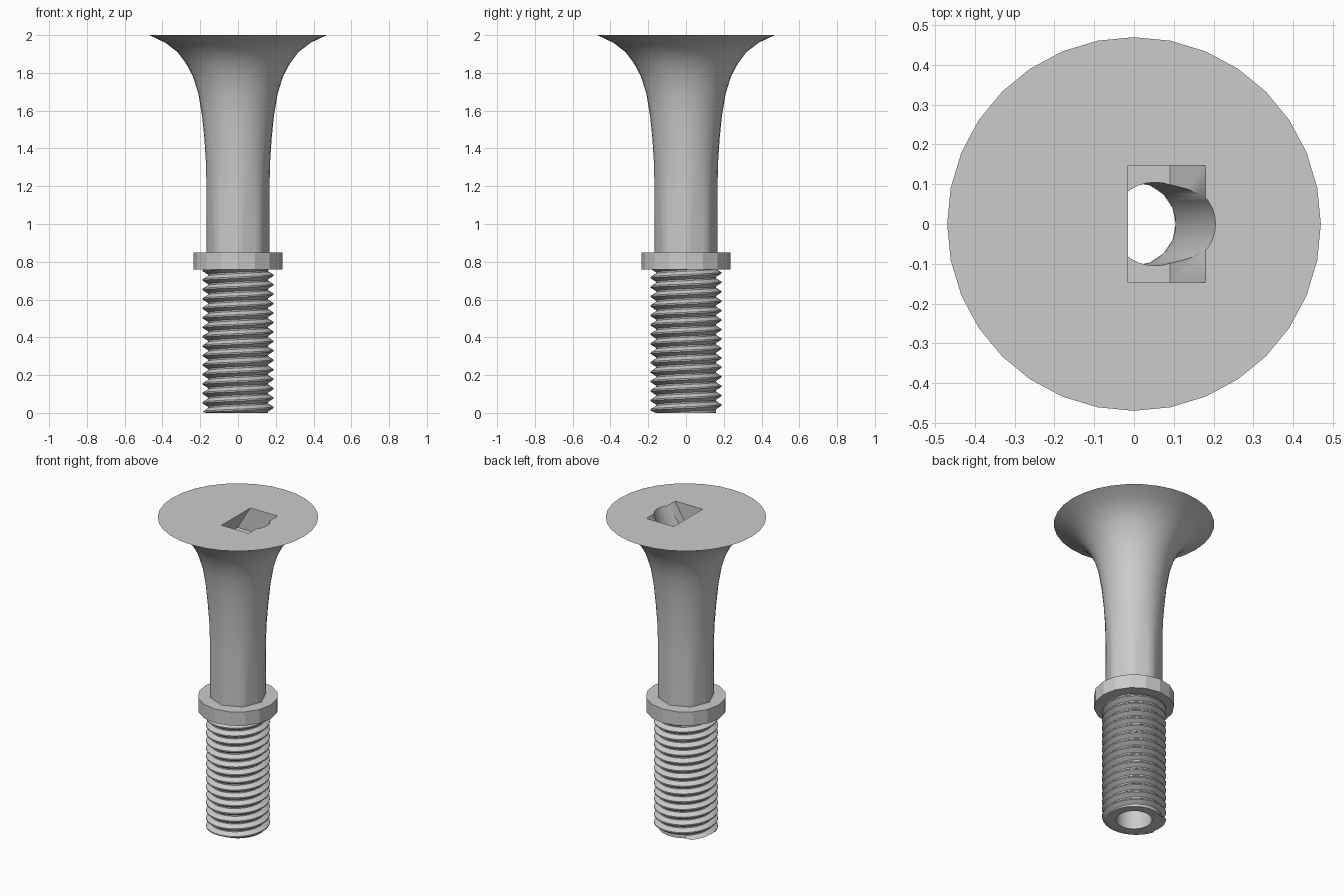
import bpy, bmesh, math
from mathutils import Matrix

if "Cube" in bpy.data.objects:
    bpy.data.objects.remove(bpy.data.objects["Cube"])

grey = bpy.data.materials.new("plain grey")
grey.use_nodes = True
GREY = (0.6, 0.6, 0.6, 1)
grey.diffuse_color = GREY
grey.node_tree.nodes["Principled BSDF"].inputs["Base Color"].default_value = GREY

SEG = 32
BORE = 0.105
TAU = math.tau


def finish(name, bm):
    bmesh.ops.remove_doubles(bm, verts=bm.verts, dist=1e-5)
    bmesh.ops.recalc_face_normals(bm, faces=bm.faces)
    mesh = bpy.data.meshes.new(name)
    bm.to_mesh(mesh)
    bm.free()
    mesh.materials.append(grey)
    obj = bpy.data.objects.new(name, mesh)
    bpy.context.collection.objects.link(obj)
    return obj


def smooth(obj, degrees):
    bpy.ops.object.select_all(action="DESELECT")
    obj.select_set(True)
    bpy.context.view_layer.objects.active = obj
    bpy.ops.object.shade_smooth_by_angle(angle=math.radians(degrees))


def lathe(name, rows, point, seg=SEG, caps=False, loop=False):
    """Rings of vertices; point(row, angle) gives radius and height."""
    bm = bmesh.new()
    rings = []
    for row in rows:
        ring = []
        for k in range(seg + 1):
            a = TAU * k / seg
            r, z = point(row, a)
            ring.append(bm.verts.new((r * math.cos(a), r * math.sin(a), z)))
        rings.append(ring)
    pairs = list(zip(rings, rings[1:]))
    if loop:
        pairs.append((rings[-1], rings[0]))
    for low, high in pairs:
        for k in range(seg):
            bm.faces.new((low[k], low[k + 1], high[k + 1], high[k]))
    if caps:
        bm.faces.new(rings[0][:-1])
        bm.faces.new(rings[-1][:-1])
    return finish(name, bm)


# Flared horn: octagonal at the foot, round towards the lip
def horn_point(row, a):
    r, z = row
    octagon = r * math.cos(TAU / 16) / math.cos(a % (TAU / 8) - TAU / 16)
    roundness = min(1, max(0, (z - 0.9) / 0.5))
    return octagon + (r - octagon) * roundness, z


horn_profile = [(0.167, 0.84), (0.167, 1.0), (0.167, 1.2), (0.17, 1.33),
                (0.178, 1.45), (0.19, 1.57), (0.21, 1.69), (0.238, 1.78),
                (0.275, 1.85), (0.32, 1.91), (0.385, 1.96), (0.47, 2.0)]
horn = lathe("flared_horn", horn_profile, horn_point, caps=True)


# Cutters: straight bore, tilted bore and slanted mouth slot
def plain(row, a):
    return row


bore_cutter = lathe("bore_cutter", [(BORE, 0.7), (BORE, 1.7)], plain, caps=True)

tilt = math.radians(16)
tilted_cutter = lathe("tilted_bore_cutter", [(BORE, -0.02), (BORE, 0.5)], plain, caps=True)
tilted_cutter.data.transform(Matrix.Translation((0, 0, 1.665)) @ Matrix.Rotation(tilt, 4, "Y"))

bm = bmesh.new()
bmesh.ops.create_cube(bm, size=1)
for v in bm.verts:
    z = 1.85 if v.co.z < 0 else 2.15
    v.co = (v.co.x * 0.195 + 0.0825 + (z - 2) * 0.6, v.co.y * 0.294, z)
slot_cutter = finish("mouth_slot_cutter", bm)

bpy.context.view_layer.objects.active = horn
for cutter in (bore_cutter, tilted_cutter, slot_cutter):
    cutter.hide_render = True
    mod = horn.modifiers.new(cutter.name, "BOOLEAN")
    mod.operation = "DIFFERENCE"
    mod.solver = "EXACT"
    mod.object = cutter
    bpy.ops.object.modifier_apply(modifier=mod.name)
    bpy.data.objects.remove(cutter)
smooth(horn, 44)

# Collar ring
collar = lathe("collar", [(BORE, 0.76), (0.235, 0.76), (0.235, 0.85), (BORE, 0.85)],
               plain, seg=16, loop=True)
smooth(collar, 15)

# Threaded shank: helical ridge outside, bore wall inside
PITCH, ROOT, CREST, TOP = 0.05, 0.16, 0.187, 0.78


def thread_point(row, a):
    kind, r, z = row
    if kind == "bore":
        return r, z
    z += PITCH * a / TAU
    if z <= 0 or z >= TOP:
        return ROOT, min(max(z, 0), TOP)
    return r, z


tooth = [(0.0, ROOT), (0.15, ROOT), (0.5, CREST), (0.65, CREST)]
rows = [("bore", BORE, TOP), ("bore", BORE, 0)]
for turn in range(-2, 17):
    rows += [("thread", r, (turn + t) * PITCH) for t, r in tooth]
thread = lathe("threaded_shank", rows, thread_point)
smooth(thread, 30)
